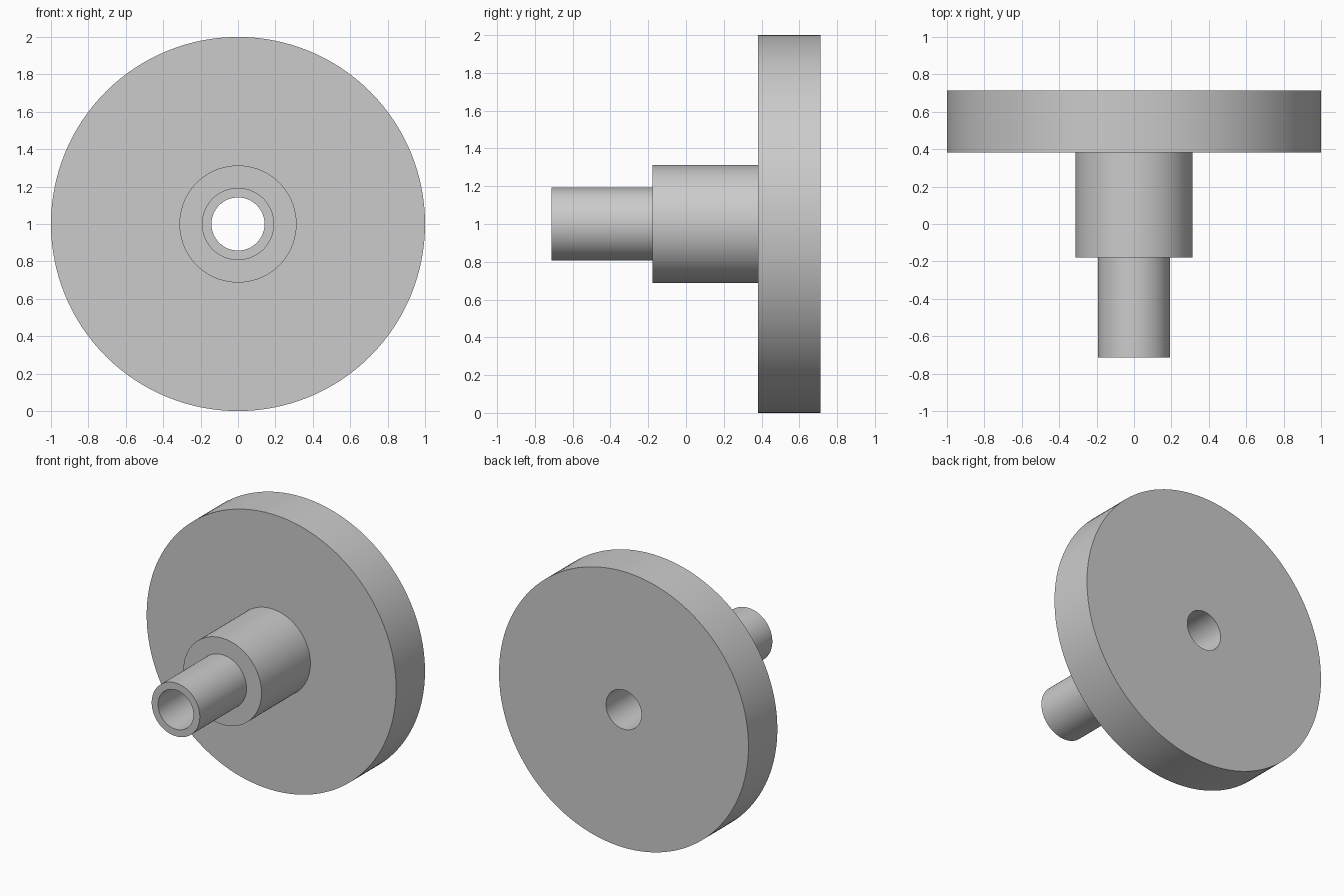
import bpy
import bmesh
import math
from mathutils import Vector

cube = bpy.data.objects.get("Cube")
if cube:
    bpy.data.objects.remove(cube, do_unlink=True)

# Plain grey metal
grey = bpy.data.materials.new("grey_metal")
grey.use_nodes = True
colour = (0.6, 0.6, 0.6, 1.0)
grey.diffuse_color = colour
grey.node_tree.nodes["Principled BSDF"].inputs["Base Color"].default_value = colour

BORE, SHAFT, HUB, DISC = 0.142, 0.193, 0.313, 1.0
TIP, SHOULDER, FACE, BACK = -0.713, -0.178, 0.382, 0.713
SEGMENTS = 128


def lathe(name, profile, material):
    """Turn a closed (radius, y) profile around the horizontal y axis."""
    bm = bmesh.new()
    verts = [bm.verts.new((r, y, 1.0)) for r, y in profile]
    edges = [bm.edges.new((v, verts[(i + 1) % len(verts)]))
             for i, v in enumerate(verts)]
    bmesh.ops.spin(bm, geom=verts + edges, cent=Vector((0, 0, 1)),
                   axis=Vector((0, 1, 0)), angle=2 * math.pi,
                   steps=SEGMENTS, use_merge=False)
    bmesh.ops.remove_doubles(bm, verts=bm.verts, dist=0.0001)
    bmesh.ops.recalc_face_normals(bm, faces=bm.faces)
    mesh = bpy.data.meshes.new(name)
    bm.to_mesh(mesh)
    bm.free()
    mesh.materials.append(material)
    obj = bpy.data.objects.new(name, mesh)
    bpy.context.collection.objects.link(obj)
    bpy.ops.object.select_all(action='DESELECT')
    obj.select_set(True)
    bpy.context.view_layer.objects.active = obj
    bpy.ops.object.shade_smooth_by_angle(angle=math.radians(30))
    return obj


# Disc, hub and hollow shaft turned as one solid with a through bore
lathe("stepped_flange", [
    (BORE, TIP), (SHAFT, TIP),
    (SHAFT, SHOULDER), (HUB, SHOULDER),
    (HUB, FACE), (DISC, FACE),
    (DISC, BACK), (BORE, BACK),
], grey)
